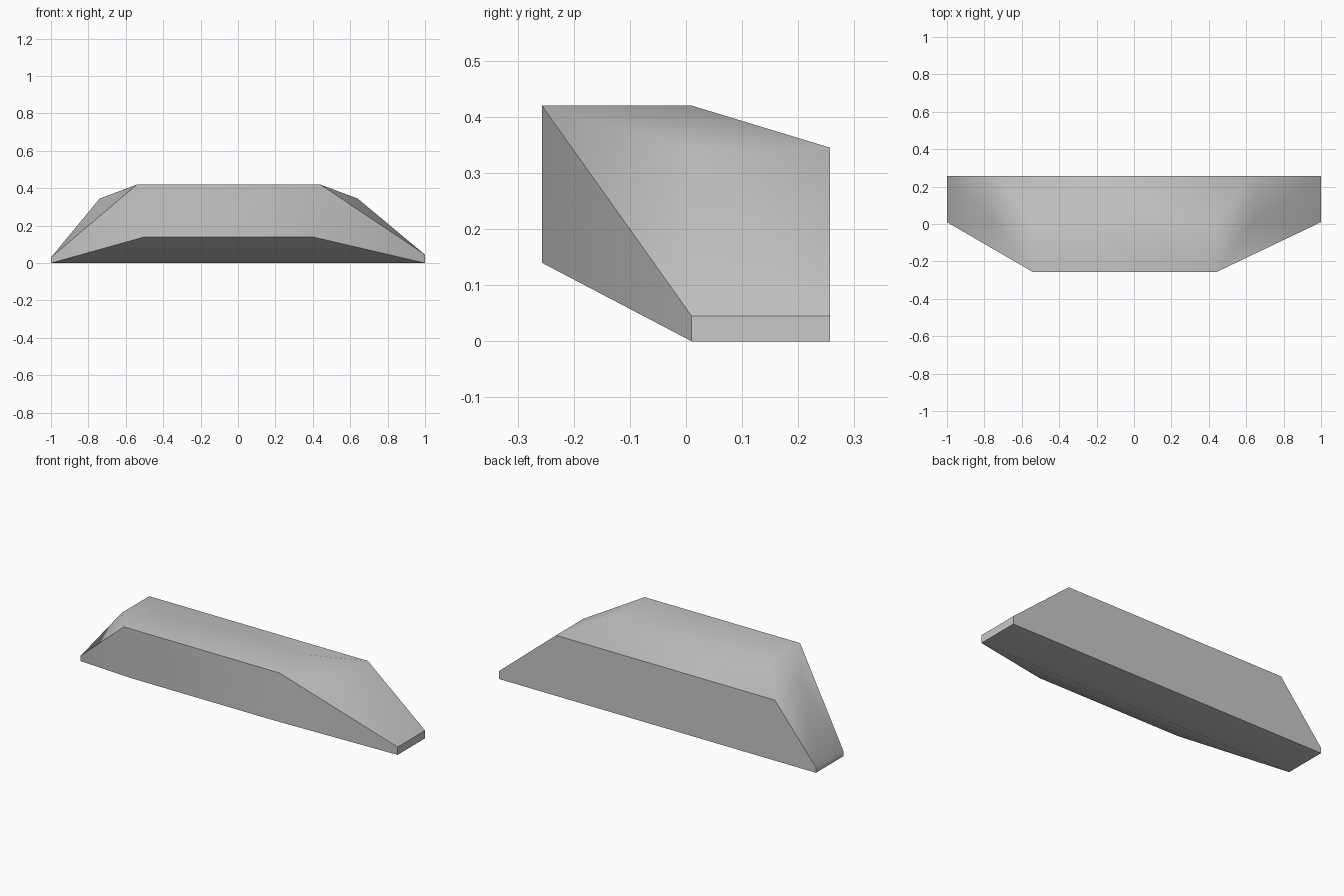
import bpy, bmesh, math

cube = bpy.data.objects.get("Cube")
if cube:
    bpy.data.objects.remove(cube, do_unlink=True)

# Material
grey = bpy.data.materials.new("light_grey")
grey.use_nodes = True
colour = (0.58, 0.58, 0.58, 1)
grey.diffuse_color = colour
grey.node_tree.nodes["Principled BSDF"].inputs["Base Color"].default_value = colour

FRONT, MID, BACK = -0.257, 0.01, 0.257
CREST_Z, SHOULDER_Z, CHIN_Z = 0.42, 0.345, 0.14

bm = bmesh.new()


def end_points(side, crest, shoulder, chin, tip_height):
    """Corners of one tapered end, side is -1 or +1."""
    spots = {
        "crest_front": (crest, FRONT, CREST_Z),
        "crest_mid": (crest, MID, CREST_Z),
        "shoulder_mid": (shoulder, MID, SHOULDER_Z),
        "shoulder_back": (shoulder, BACK, SHOULDER_Z),
        "chin": (chin, FRONT, CHIN_Z),
        "tip_mid": (1, MID, tip_height),
        "tip_back": (1, BACK, tip_height),
        "foot_mid": (1, MID, 0),
        "foot_back": (1, BACK, 0),
    }
    return {k: bm.verts.new((side * x, y, z)) for k, (x, y, z) in spots.items()}


left = end_points(1, 0.44, 0.64, 0.40, 0.045)
right = end_points(-1, 0.54, 0.74, 0.50, 0.03)

# Faces of each tapered end
for end in (left, right):
    for names in ("crest_front crest_mid shoulder_mid",
                  "crest_mid shoulder_back shoulder_mid",
                  "crest_front shoulder_mid tip_mid",
                  "shoulder_mid shoulder_back tip_back tip_mid",
                  "tip_mid tip_back foot_back foot_mid",
                  "crest_front tip_mid foot_mid chin"):
        bm.faces.new([end[n] for n in names.split()])

# Long faces between the ends
for a, b in (("crest_front", "crest_mid"), ("crest_mid", "shoulder_back"),
             ("crest_front", "chin"), ("chin", "foot_mid"),
             ("foot_mid", "foot_back")):
    bm.faces.new((left[a], left[b], right[b], right[a]))

# Flat back
outline = ("foot_back", "tip_back", "shoulder_back")
bm.faces.new([left[n] for n in outline] + [right[n] for n in reversed(outline)])

bmesh.ops.recalc_face_normals(bm, faces=bm.faces)
mesh = bpy.data.meshes.new("tapered_block")
bm.to_mesh(mesh)
bm.free()
mesh.materials.append(grey)
block = bpy.data.objects.new("tapered_block", mesh)
bpy.context.collection.objects.link(block)

# Soft shading over shallow edges only
bpy.ops.object.select_all(action="DESELECT")
block.select_set(True)
bpy.context.view_layer.objects.active = block
bpy.ops.object.shade_smooth_by_angle(angle=math.radians(45))
